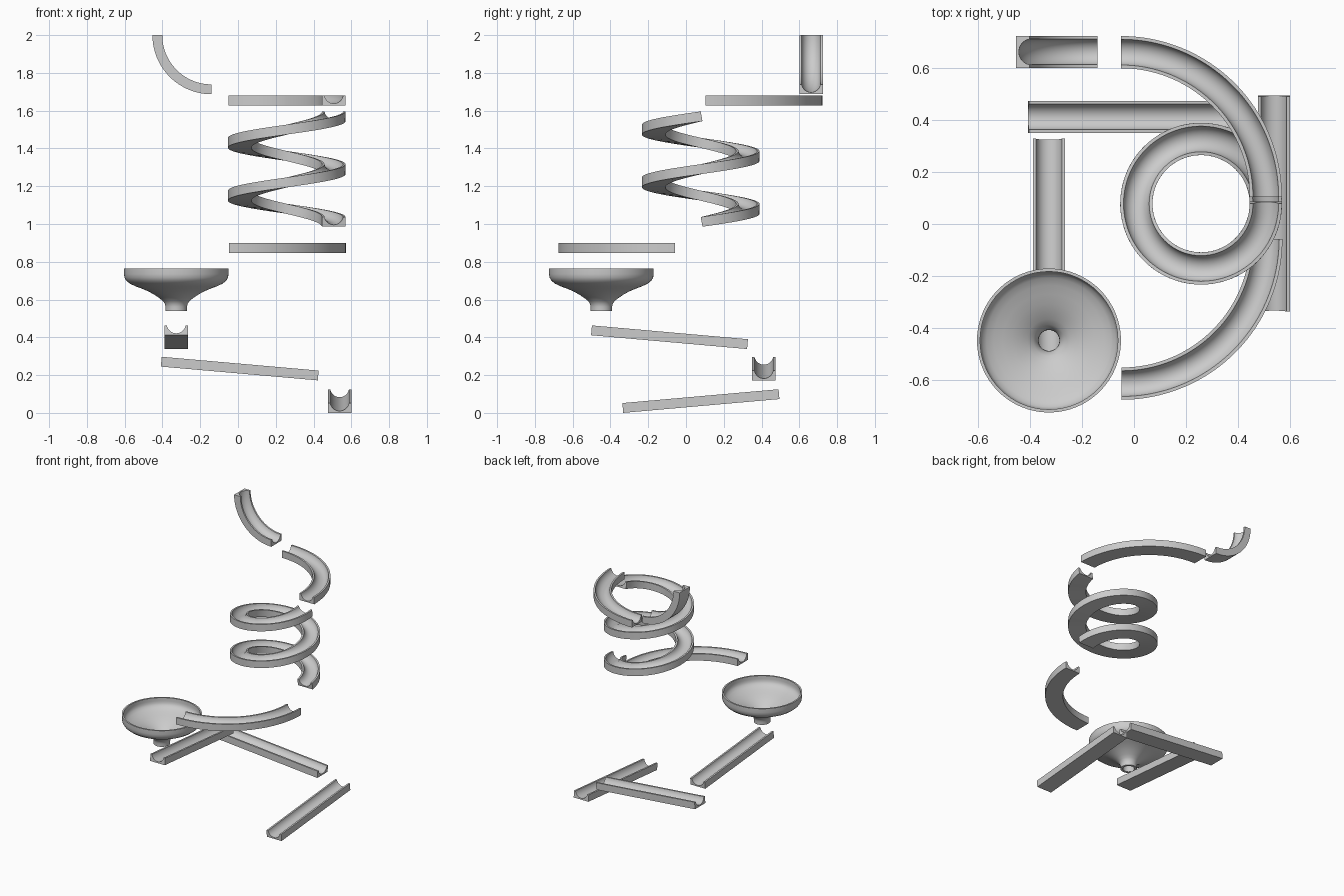
import bpy, bmesh
from math import sin, cos, pi, radians, asin, tau
from mathutils import Vector

if "Cube" in bpy.data.objects:
    bpy.data.objects.remove(bpy.data.objects["Cube"])

HALF, DEPTH = 0.062, 0.052      # track half width and thickness
GROOVE_R, LIFT = 0.05, 0.008    # groove circle, its centre above the top face


def finish(name, bm):
    bmesh.ops.recalc_face_normals(bm, faces=bm.faces)
    me = bpy.data.meshes.new(name)
    bm.to_mesh(me)
    bm.free()
    ob = bpy.data.objects.new(name, me)
    bpy.context.collection.objects.link(ob)
    bpy.ops.object.select_all(action='DESELECT')
    ob.select_set(True)
    bpy.context.view_layer.objects.active = ob
    bpy.ops.object.shade_smooth_by_angle(angle=radians(35))
    return ob


def track_section(n=16):
    """Block with a round groove; (side, up) with the origin on the top face."""
    a = asin(LIFT / GROOVE_R)
    pts = [(-HALF, 0), (-HALF, -DEPTH), (HALF, -DEPTH), (HALF, 0)]
    for i in range(n + 1):
        t = -a - (pi - 2 * a) * i / n
        pts.append((GROOVE_R * cos(t), LIFT + GROOVE_R * sin(t)))
    return pts


def sweep(name, frames):
    """frames: list of (position, tangent, rough up)."""
    bm = bmesh.new()
    rings = []
    for p, t, up in frames:
        p, t = Vector(p), Vector(t).normalized()
        side = t.cross(Vector(up)).normalized()
        u = side.cross(t)
        rings.append([bm.verts.new(p + side * s + u * h) for s, h in track_section()])
    n = len(rings[0])
    for r0, r1 in zip(rings, rings[1:]):
        for i in range(n):
            j = (i + 1) % n
            bm.faces.new((r0[i], r0[j], r1[j], r1[i]))
    bm.faces.new(rings[0])
    bm.faces.new(rings[-1])
    return finish(name, bm)


def spiral(name, cx, cy, r, a0, turn, z0, z1, n):
    frames = []
    for i in range(n + 1):
        f = i / n
        a = a0 - turn * f
        frames.append(((cx + r * cos(a), cy + r * sin(a), z0 + (z1 - z0) * f),
                       (r * turn * sin(a), -r * turn * cos(a), z1 - z0), (0, 0, 1)))
    return sweep(name, frames)


def straight(name, a, b):
    d = Vector(b) - Vector(a)
    return sweep(name, [(a, d, (0, 0, 1)), (b, d, (0, 0, 1))])


# drop-in quarter curve
R = 0.261
drop = []
for k in range(33):
    a = pi + pi / 2 * k / 32
    drop.append(((-0.14 + R * cos(a), 0.662, 2 + R * sin(a)),
                 (-sin(a), 0, cos(a)), (-cos(a), 0, -sin(a))))
sweep("drop_curve", drop)

# flat quarter bends and the helix between them
spiral("upper_bend", -0.05, 0.104, 0.557, pi / 2, pi / 2, 1.68, 1.68, 40)
spiral("helix_track", 0.258, 0.078, 0.249, 0, 2 * tau, 1.596, 1.037, 144)
spiral("lower_bend", -0.048, -0.057, 0.557, 0, pi / 2, 0.899, 0.899, 40)

# sloping straight ramps
straight("upper_ramp", (-0.327, -0.498, 0.463), (-0.327, 0.328, 0.39))
straight("middle_ramp", (-0.404, 0.412, 0.297), (0.427, 0.412, 0.224))
straight("lower_ramp", (0.538, 0.49, 0.125), (0.538, -0.337, 0.052))

# funnel bowl: closed profile lathed round the z axis
outer = [(.277, .765), (.277, .735), (.274, .716), (.264, .699), (.245, .684), (.215, .670),
         (.180, .657), (.145, .642), (.115, .625), (.090, .608), (.070, .592),
         (.060, .577), (.057, .562), (.057, .54)]
inner = [(.040, .54), (.041, .570), (.047, .590), (.060, .608), (.082, .624),
         (.110, .641), (.142, .657), (.178, .671), (.213, .684), (.240, .697),
         (.256, .710), (.263, .724), (.265, .740), (.265, .765)]
bm = bmesh.new()
prof = outer + inner
SEG = 64
cols = [[bm.verts.new((-0.327 + r * cos(tau * s / SEG), -0.448 + r * sin(tau * s / SEG), z))
         for r, z in prof] for s in range(SEG)]
for s in range(SEG):
    c0, c1 = cols[s], cols[(s + 1) % SEG]
    for i in range(len(prof)):
        j = (i + 1) % len(prof)
        bm.faces.new((c0[i], c0[j], c1[j], c1[i]))
finish("funnel_bowl", bm)
